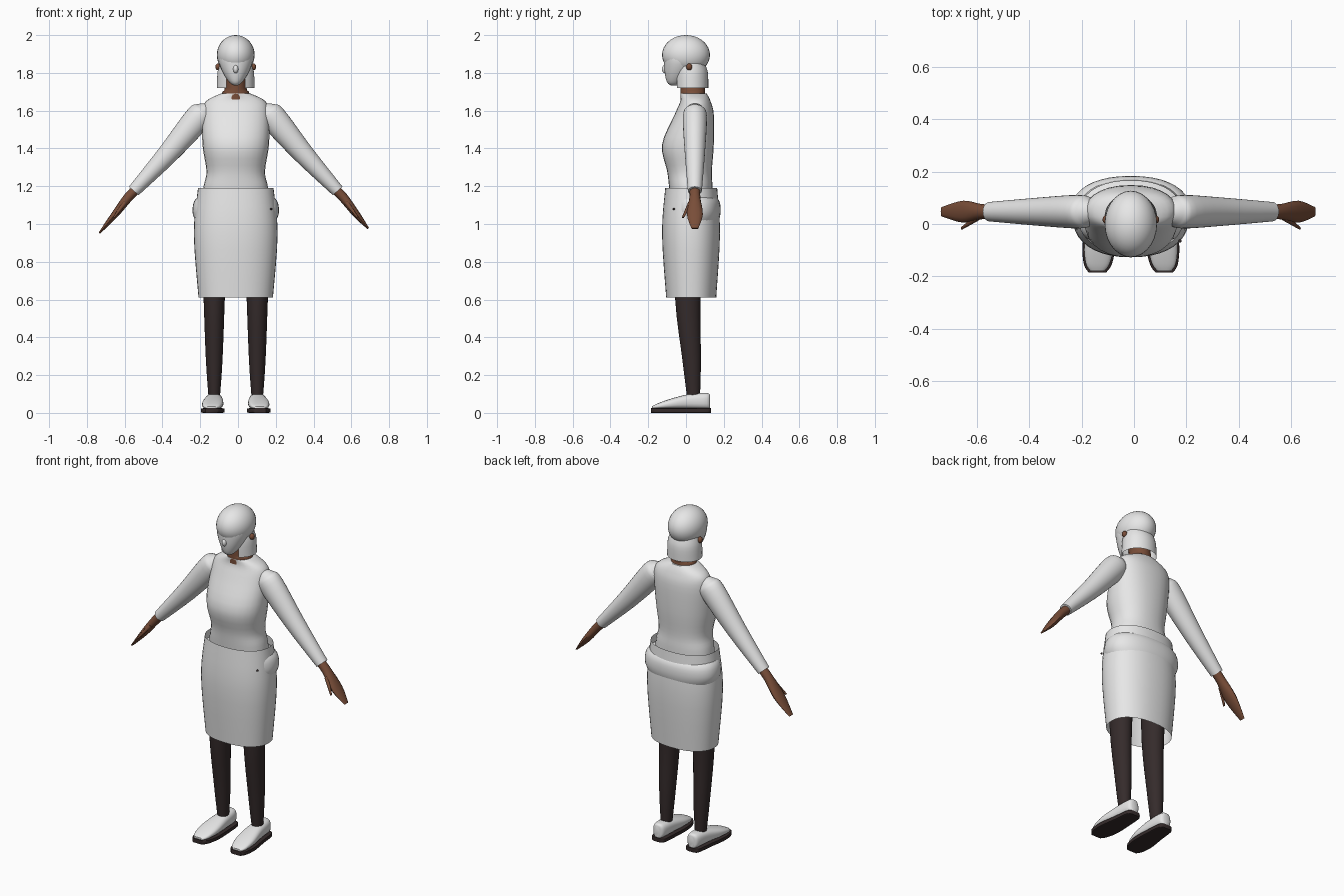
import bpy, bmesh, math
from mathutils import Vector

if "Cube" in bpy.data.objects:
    bpy.data.objects.remove(bpy.data.objects["Cube"], do_unlink=True)

MIDDLE = -.012          # the figure's own centre line
ACROSS, DEPTH, UP = Vector((1, 0, 0)), Vector((0, 1, 0)), Vector((0, 0, 1))


def material(name, *rgb):
    made = bpy.data.materials.new(name)
    made.use_nodes = True
    made.diffuse_color = (*rgb, 1)
    made.node_tree.nodes["Principled BSDF"].inputs["Base Color"].default_value = (*rgb, 1)
    return made


WHITE = material("white cloth", .8, .8, .8)
SKIN = material("brown skin", .19, .075, .04)
DARK = material("dark stockings", .035, .024, .024)


def finish(bm, name, mat):
    """Turn the mesh into a named, coloured and smooth object."""
    bmesh.ops.recalc_face_normals(bm, faces=bm.faces)
    mesh = bpy.data.meshes.new(name)
    bm.to_mesh(mesh)
    bm.free()
    mesh.materials.append(mat)
    part = bpy.data.objects.new(name, mesh)
    bpy.context.collection.objects.link(part)
    bpy.ops.object.select_all(action='DESELECT')
    part.select_set(True)
    bpy.context.view_layer.objects.active = part
    bpy.ops.object.shade_smooth_by_angle(angle=math.radians(50))


def curve_through(rows, steps=4):
    """Ease the section values smoothly from row to row."""
    result = []
    last = len(rows) - 1
    for i in range(last):
        around = (rows[max(i - 1, 0)], rows[i], rows[i + 1], rows[min(i + 2, last)])
        for k in range(steps):
            t = k / steps
            section = []
            for before, here, following, after in zip(*around):
                slope = (following - before) / 2
                end_slope = (after - here) / 2
                rise = following - here
                bend = 3 * rise - 2 * slope - end_slope
                twist = slope + end_slope - 2 * rise
                section.append(here + t * (slope + t * (bend + t * twist)))
            result.append(section)
    return result + [rows[last]]


def loft(name, rows, mat, u=ACROSS, v=DEPTH, power=2, capped=True, gap=0, sides=28):
    """Skin rounded sections (x, y, z, u radius, v radius); gap leaves the front open."""
    bm = bmesh.new()
    rings = []
    count = sides + 1 if gap else sides
    start = math.radians(gap / 2 - 90)
    sweep = math.radians(360 - gap)

    def soften(value):
        return math.copysign(abs(value) ** (2 / power), value)

    for x, y, z, u_radius, v_radius in curve_through(rows):
        ring = []
        for i in range(count):
            angle = start + sweep * i / sides
            offset = u * u_radius * soften(math.cos(angle)) + v * v_radius * soften(math.sin(angle))
            ring.append(bm.verts.new(Vector((x, y, z)) + offset))
        rings.append(ring)
    for low, high in zip(rings, rings[1:]):
        for i in range(sides):
            j = (i + 1) % count
            bm.faces.new((low[i], low[j], high[j], high[i]))
    if capped:
        bm.faces.new(rings[0])
        bm.faces.new(rings[-1])
    finish(bm, name, mat)


def upright(*rows):
    """Turn (height, half width, front, back) into sections on the centre line."""
    return [(MIDDLE, (front + back) / 2, z, width, (back - front) / 2)
            for z, width, front, back in rows]


def ball(name, centre, radii, mat):
    bm = bmesh.new()
    bmesh.ops.create_uvsphere(bm, u_segments=28, v_segments=18, radius=1)
    bmesh.ops.scale(bm, vec=radii, verts=bm.verts)
    bmesh.ops.translate(bm, vec=centre, verts=bm.verts)
    finish(bm, name, mat)


# Torso, skirt and the fold over the hips
loft("blouse", upright(
    (1.1, .18, -.08, .14), (1.2, .17, -.09, .14), (1.28, .155, -.1, .137),
    (1.42, .176, -.127, .147), (1.58, .177, -.06, .147),
    (1.65, .157, -.03, .13), (1.69, .08, -.03, .11)), WHITE, power=2.25)
loft("skirt", upright(
    (.61, .197, -.105, .16), (.95, .222, -.127, .18), (1.19, .2, -.11, .165)),
    WHITE, power=2.25, capped=False, sides=40)
loft("hip_fold", upright(
    (.98, .19, -.08, .16), (1.05, .227, -.09, .182), (1.12, .22, -.09, .177),
    (1.16, .18, -.08, .14)), WHITE, power=2.25, sides=40)
ball("skirt_button", (.176, -.065, 1.08), (.006, .006, .006), DARK)

# Neck and head
loft("neck", upright((1.66, .08, -.03, .11), (1.7, .07, -.03, .1), (1.72, .058, -.03, .1),
                     (1.84, .058, -.03, .09)), SKIN)
ball("skull", (MIDDLE, 0, 1.895), (.1, .127, .105), WHITE)
loft("face", upright(
    (1.733, .01, -.08, -.05), (1.75, .034, -.1, -.02), (1.8, .067, -.113, .03),
    (1.86, .09, -.117, .06), (1.91, .09, -.116, .06)), WHITE)
ball("nose", (MIDDLE, -.11, 1.82), (.014, .018, .022), WHITE)
loft("hair_curtain", upright(
    (1.72, .1, -.06, .118), (1.8, .097, -.06, .116), (1.85, .086, -.05, .1)),
    WHITE, capped=False, gap=60)

for side, sign in (("left", 1), ("right", -1)):
    def limb(y, *rows):
        """Turn (outward, height, depth radius, thickness) into sections along an arm."""
        return [(MIDDLE + sign * out, y, z, wide, thick) for out, z, wide, thick in rows]

    # Arm, hand and thumb, cut square to the slope
    square = Vector((sign * .75, 0, .66))
    loft(side + "_sleeve", limb(
        .047, (.135, 1.625, .025, .02), (.16, 1.6, .05, .053), (.2, 1.56, .064, .071),
        (.36, 1.37, .053, .055), (.54, 1.175, .037, .034)), WHITE, u=DEPTH, v=square)
    loft(side + "_hand", limb(
        .047, (.52, 1.19, .029, .026), (.57, 1.14, .029, .025), (.64, 1.05, .042, .019),
        (.712 - sign * .01, .964 + sign * .012, .018, .005)),
        SKIN, u=DEPTH, v=square, sides=12)
    thumb = limb(.025, (.585, 1.115, .014, .013)) + limb(-.016, (.645, 1.035, .006, .005))
    loft(side + "_thumb", thumb, SKIN, u=DEPTH, v=square, sides=8)
    ball(side + "_ear", (MIDDLE + sign * .094, .017, 1.832), (.014, .016, .018), SKIN)

    # Leg
    foot = MIDDLE + sign * .114
    loft(side + "_leg", [
        (foot, .04, .08, .03, .034), (foot, .03, .28, .044, .049),
        (foot, .01, .6, .056, .067), (foot, .02, 1, .07, .08)], DARK)

    # Shoe and sole share one outline of (depth, half width, height), toe to heel
    outline = ((-.18, .026, .015), (-.15, .046, .03), (-.08, .056, .055),
               (.02, .047, .08), (.11, .037, .085), (.128, .018, .075))
    shoe, sole = [], []
    for y, width, height in outline:
        x = foot + sign * max(0, .05 - y) * .06
        shoe.append((x, y, .02 + height / 2, width, height / 2))
        sole.append((x, y * 1.03, .0125, width + .007, .0125))
    loft(side + "_shoe", shoe, WHITE, v=UP, power=2.6)
    loft(side + "_sole", sole, DARK, v=UP, power=8, sides=16)
